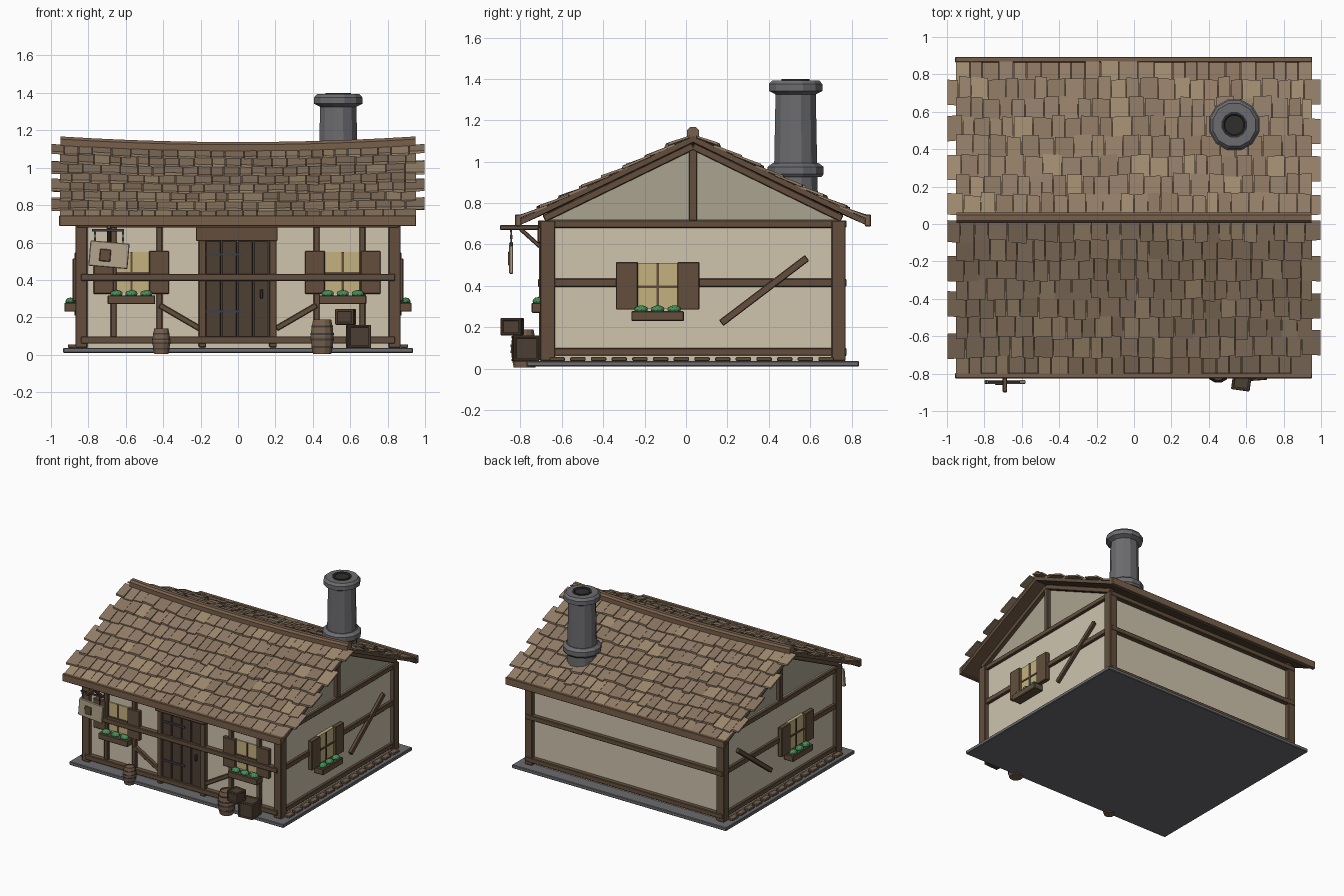
import bpy, bmesh, math, random
from mathutils import Matrix, Vector

if "Cube" in bpy.data.objects:
    bpy.data.objects.remove(bpy.data.objects["Cube"])

random.seed(7)
CY = 0.034            # ridge line / house centre in y
I = Matrix.Identity(4)


def mat(name, *rgb):
    m = bpy.data.materials.new(name)
    m.diffuse_color = (*rgb, 1)
    m.use_nodes = True
    m.node_tree.nodes["Principled BSDF"].inputs["Base Color"].default_value = m.diffuse_color
    return m


WOOD = mat("dark_wood", .125, .078, .046)
TRIM = mat("trim_wood", .19, .118, .07)
DOOR = mat("door_wood", .075, .05, .034)
PLASTER = mat("plaster", .62, .55, .42)
GABLE = mat("gable_plaster", .40, .37, .28)
STONE = mat("stone", .15, .15, .16)
IRON = mat("iron", .05, .05, .06)
SOOT = mat("soot", .03, .028, .027)
GLASS = mat("lit_glass", .55, .44, .21)
LEAF = mat("leaf", .06, .28, .10)
SIGN = mat("sign_board", .46, .38, .27)
SHINGLES = [mat("shingle_%d" % i, *c) for i, c in enumerate(
    [(.29, .205, .135), (.25, .175, .115), (.34, .25, .155), (.27, .195, .135)])]


def finish(name, bm, mats, M=I):
    bmesh.ops.recalc_face_normals(bm, faces=bm.faces)
    me = bpy.data.meshes.new(name)
    bm.to_mesh(me)
    bm.free()
    for m in mats:
        me.materials.append(m)
    ob = bpy.data.objects.new(name, me)
    ob.matrix_world = M
    bpy.context.collection.objects.link(ob)
    return ob


def box(name, x, y, z, m, M=I, bevel=.004):
    """Box from (min, max) pairs along each axis, placed by M."""
    bm = bmesh.new()
    bmesh.ops.create_cube(bm, size=1)
    for v in bm.verts:
        v.co = [r[0] + (c + .5) * (r[1] - r[0]) for c, r in zip(v.co, (x, y, z))]
    ob = finish(name, bm, [m], M)
    if bevel:
        b = ob.modifiers.new("bevel", 'BEVEL')
        b.width, b.segments = bevel, 1
    return ob


def beam(name, p, q, t, h, m):
    """Slanted timber from p to q, thickness t and height h."""
    p, q = Vector(p), Vector(q)
    d = q - p
    M = Matrix.Translation((p + q) / 2) @ d.to_track_quat('X', 'Z').to_matrix().to_4x4()
    L = d.length / 2
    return box(name, (-L, L), (-t / 2, t / 2), (-h / 2, h / 2), m, M)


def lathe(name, prof, sides, m, loc):
    bm = bmesh.new()
    rings = [[bm.verts.new((r * math.cos(a), r * math.sin(a), z)) for a in
              [2 * math.pi * (i + .5) / sides for i in range(sides)]] for r, z in prof]
    for a, b in zip(rings, rings[1:]):
        for i in range(sides):
            j = (i + 1) % sides
            bm.faces.new((a[i], a[j], b[j], b[i]))
    bm.faces.new(rings[0])
    bm.faces.new(rings[-1])
    return finish(name, bm, [m], Matrix.Translation(loc))


def sweep(name, section, xs, m):
    """Loft the (y, z) polygon section(x) along the x stations."""
    bm = bmesh.new()
    rings = [[bm.verts.new((x, y, z)) for y, z in section(x)] for x in xs]
    n = len(rings[0])
    for a, b in zip(rings, rings[1:]):
        for i in range(n):
            bm.faces.new((a[i], a[(i + 1) % n], b[(i + 1) % n], b[i]))
    bm.faces.new(rings[0])
    bm.faces.new(rings[-1])
    return finish(name, bm, [m])


# Base slab, walls, stones beside the side walls
box("base_slab", (-.935, .935), (-.77, .836), (.01, .037), STONE)
box("walls", (-.84, .84), (-.675, .74), (.037, .72), PLASTER, bevel=0)
sweep("gable_panels", lambda x: [(CY - .71, .71), (CY + .71, .71), (CY, 1.07)], [-.83, .83], GABLE)
for s in (-1, 1):
    for i in range(14):
        y = -.66 + i * .1
        box("foundation_stone", sorted((s * .865, s * .91)), (y, y + .075), (.037, .055), TRIM)

# Timber frame: corner posts, then horizontal rails
for s in (-1, 1):
    X = sorted((s * .805, s * .87))
    box("corner_post", X, (-.705, -.632), (.037, .715), WOOD)
    box("corner_post", X, (.703, .772), (.037, .715), WOOD)
    X = sorted((s * .82, s * .862))
    for z in ((.063, .1), (.395, .435), (.68, .717)):
        box("side_rail", X, (-.7, .775), z, WOOD)
    # Gable rafters, king post and loose wall brace
    box("king_post", sorted((s * .82, s * .858)), (CY - .02, CY + .02), (.715, 1.08), WOOD)
    for t in (-1, 1):
        beam("gable_rafter", (s * .84, CY + t * .72, .725), (s * .84, CY, 1.075), .04, .035, WOOD)
    beam("side_brace", (s * .862, .17, .22), (s * .862, .585, .535), .025, .035, WOOD)
    # Front studs and braces
    for x in (.42, .665):
        box("front_stud", (s * x - .016, s * x + .016), (-.7, -.66), (.09, .7), WOOD)
    beam("front_brace", (s * .42, -.69, .265), (s * .205, -.69, .14), .03, .03, WOOD)
for y in ((-.715, -.67), (.735, .775)):
    box("long_rail_low", (-.84, .84), y, (.06, .098), WOOD)
    box("long_rail_mid", (-.84, .84), y, (.395, .433), WOOD)
    box("long_rail_top", (-.86, .86), y, (.68, .717), WOOD)

# Door
for i in range(4):
    x = -.172 + i * .085
    box("door_plank", (x, x + .081), (-.697, -.66), (.06, .61), DOOR)
for x in (-.19, .187):
    box("door_jamb", (x - .02, x + .02), (-.71, -.66), (.04, .62), WOOD)
box("door_lintel", (-.225, .212), (-.718, -.66), (.608, .685), WOOD)
for z in (.23, .535):
    box("door_hinge", (-.17, .025), (-.705, -.69), (z - .008, z + .008), IRON, bevel=0)
box("door_handle", (.118, .134), (-.715, -.69), (.3, .35), IRON)


# Windows with shutters and planters; local -y faces outward
def window(M, z):
    box("window_glass", (-.105, .105), (-.006, .02), (z, z + .22), GLASS, M, 0)
    box("window_mullion", (-.006, .006), (-.012, 0), (z, z + .22), WOOD, M, 0)
    box("window_crossbar", (-.105, .105), (-.012, 0), (z + .1, z + .112), WOOD, M, 0)
    for s in (-1, 1):
        box("shutter", sorted((s * .095, s * .202)), (-.026, .01), (z - .005, z + .225), WOOD, M)
    box("planter", (-.127, .127), (-.07, .01), (z - .06, z - .012), WOOD, M)
    for x in (-.08, 0, .08):
        bm = bmesh.new()
        bmesh.ops.create_icosphere(bm, subdivisions=2, radius=1)
        finish("plant", bm, [LEAF], M @ Matrix.Translation((x, -.037, z - .004))
               @ Matrix.Diagonal((.034, .028, .02, 1)))


window(Matrix.Translation((-.57, -.677, 0)), .33)
window(Matrix.Translation((.56, -.677, 0)), .33)
for s in (-1, 1):
    window(Matrix.Translation((s * .858, -.137, 0)) @ Matrix.Rotation(s * math.pi / 2, 4, 'Z'), .29)


# Roof: sagging deck, ridge beam and eave boards
def roof(d, x):
    """Deck height at distance d from the ridge, sagging midway along x."""
    t = 1 - d / .84
    return .72 + .405 * t - .03 * t * (1 - (x / .95) ** 2)


XS = [-.95 + .19 * i for i in range(11)]
sweep("roof_deck", lambda x: [(CY - .84, roof(.84, x)), (CY, roof(0, x)), (CY + .84, roof(.84, x)),
                              (CY + .84, roof(.84, x) - .028), (CY, roof(0, x) - .03),
                              (CY - .84, roof(.84, x) - .028)], XS, WOOD)
sweep("ridge_beam", lambda x: [(CY - .028, roof(0, x) - .02), (CY - .028, roof(0, x) + .028),
                               (CY - .015, roof(0, x) + .042), (CY + .015, roof(0, x) + .042),
                               (CY + .028, roof(0, x) + .028), (CY + .028, roof(0, x) - .02)], XS, TRIM)
for s in (-1, 1):
    box("eave_board", (-.957, .953), sorted((CY + s * .83, CY + s * .86)), (.687, .745), TRIM)

# Shingle courses, alternate rows reaching further past the gables
ROWS = 8
for s in (-1, 1):
    bm = bmesh.new()
    for r in range(ROWS):
        end = 1.0 if r % 2 else .955
        x = -end
        while x < end - .01:
            w = random.uniform(.06, .105)
            x2 = end if x + w > end - .045 else x + w
            d0 = .85 - r * .103 + random.uniform(-.012, .008)      # butt edge
            d1 = max(.015, d0 - .135)                              # head edge
            lift = random.uniform(.016, .025)
            tilt = random.uniform(-.004, .004)
            vs = []
            for d, lo, hi in ((d0, lift - .014, lift), (d1, -.004, .006)):
                for xx, k in ((x + .002, 1), (x2 - .002, -1)):
                    for h in (lo, hi):
                        dd = d + k * tilt
                        vs.append(bm.verts.new((xx, CY + s * dd, roof(dd, xx) + h)))
            m = random.choice((0, 0, 1, 1, 2, 3))
            for f in ((0, 1, 3, 2), (4, 5, 7, 6), (0, 1, 5, 4), (2, 3, 7, 6), (1, 3, 7, 5), (0, 2, 6, 4)):
                bm.faces.new([vs[i] for i in f]).material_index = m
            x = x2
    finish("shingles_front" if s < 0 else "shingles_back", bm, SHINGLES)

# Chimney
C = (.536, .53, 0)
lathe("chimney_shaft", [(.112, .8), (.108, .96), (.1, 1.36)], 12, STONE, C)
lathe("chimney_collar", [(.128, .925), (.14, .94), (.14, .975), (.115, .993)], 12, STONE, C)
lathe("chimney_cap", [(.1, 1.325), (.134, 1.342), (.134, 1.375), (.118, 1.393), (.07, 1.393)], 12, STONE, C)
lathe("chimney_flue", [(.07, 1.37), (.07, 1.4), (.058, 1.4), (.052, 1.394)], 12, SOOT, C)

# Hanging sign on its bracket
box("sign_bracket", (-.702, -.678), (-.9, -.69), (.67, .694), WOOD)
beam("sign_bracket_brace", (-.69, -.8, .675), (-.69, -.7, .585), .02, .02, WOOD)
S = Matrix.Translation((-.69, -.845, .535)) @ Matrix.Rotation(math.radians(5), 4, 'Y')
box("sign_board", (-.105, .105), (-.01, .01), (-.068, .068), SIGN, S)
box("sign_emblem", (-.05, .01), (-.015, 0), (-.038, .028), WOOD, S)
box("sign_hanger", (-.78, -.61), (-.85, -.84), (.66, .672), IRON, bevel=0)
for x in (-.765, -.615):
    for i in range(4):
        w = .006 if i % 2 else .003
        box("chain_link", (x - w, x + w), (-.854 + w, -.836 - w), (.59 + i * .018, .61 + i * .018), IRON, bevel=0)


# Barrels
def barrel(x, y, r, h):
    lathe("barrel", [(r * .78, 0), (r * .92, h * .25), (r, h * .5), (r * .92, h * .75), (r * .78, h),
                     (r * .68, h), (r * .68, h * .95)], 12, TRIM, (x, y, .005))
    for k, f in ((.2, .93), (.8, .93), (.42, 1.02), (.58, 1.02)):
        lathe("barrel_hoop", [(r * f, h * (k - .03)), (r * f, h * (k + .03))], 12, IRON, (x, y, .005))


barrel(-.41, -.765, .05, .135)
barrel(.45, -.785, .064, .183)


# Crates with raised edge battens
def crate(x, y, z, w, h, turn):
    M = Matrix.Translation((x, y, z)) @ Matrix.Rotation(math.radians(turn), 4, 'Z')
    a, b = w / 2, .014
    box("crate", (-a + .005, a - .005), (-a + .005, a - .005), (.004, h - .006), DOOR, M)
    for s in (-1, 1):
        for t in (-1, 1):
            box("crate_post", sorted((s * a, s * (a - b))), sorted((t * a, t * (a - b))), (0, h), WOOD, M)
        for zz in ((0, b), (h - b, h)):
            box("crate_batten", (-a, a), sorted((s * a, s * (a - b))), zz, WOOD, M)
            box("crate_batten", sorted((s * a, s * (a - b))), (-a, a), zz, WOOD, M)


crate(.645, -.775, .035, .125, .125, 4)
crate(.575, -.84, .16, .1, .085, -8)
